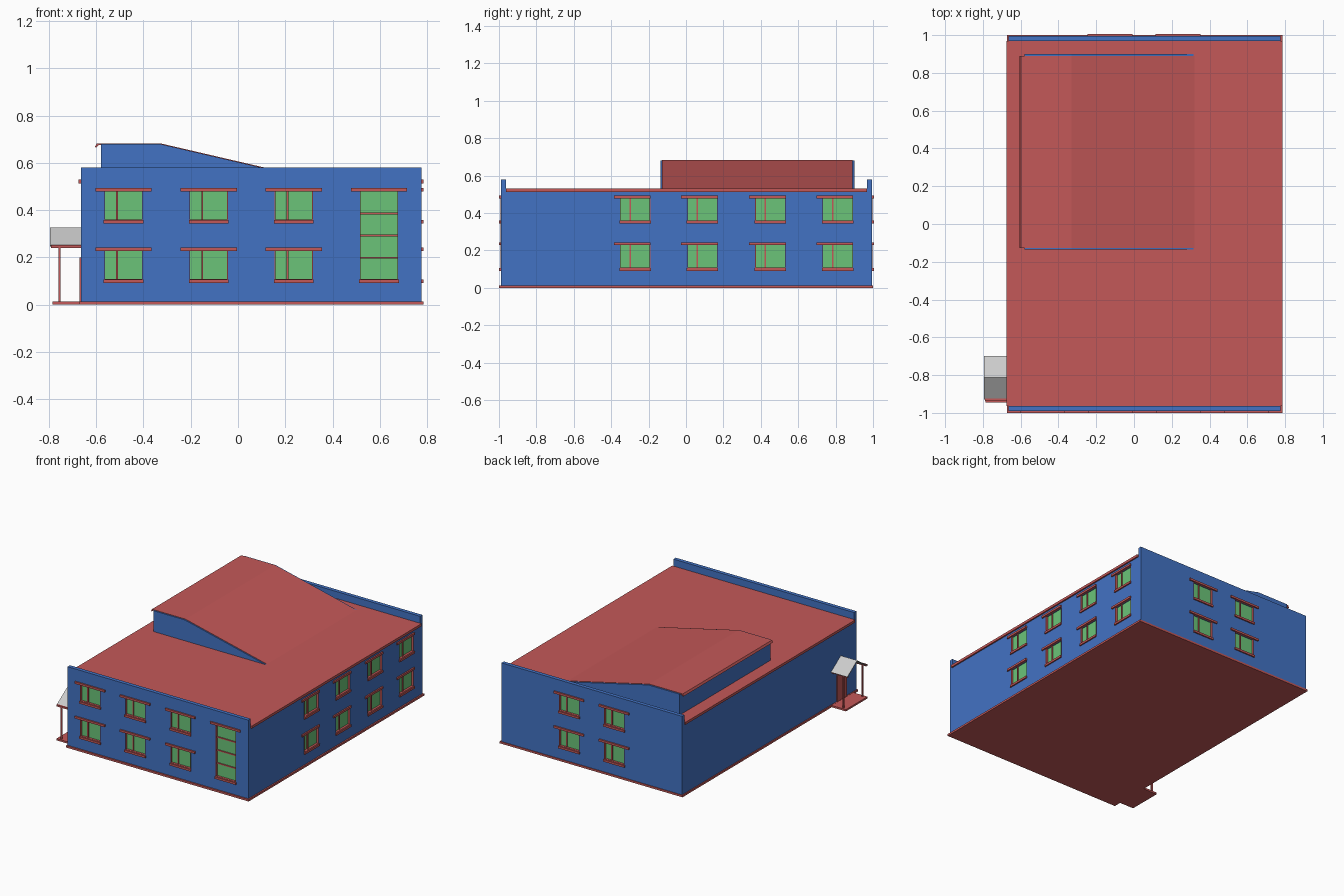
import bpy, bmesh
from mathutils import Vector

if "Cube" in bpy.data.objects:
    bpy.data.objects.remove(bpy.data.objects["Cube"], do_unlink=True)


def material(name, rgb):
    m = bpy.data.materials.new(name)
    m.use_nodes = True
    col = (*rgb, 1)
    m.diffuse_color = col
    m.node_tree.nodes["Principled BSDF"].inputs["Base Color"].default_value = col
    return m


BLUE = material("wall_blue", (0.055, 0.17, 0.55))
RED = material("trim_red", (0.55, 0.098, 0.098))
GREEN = material("glass_green", (0.147, 0.55, 0.19))
GREY = material("canopy_grey", (0.6, 0.6, 0.6))


def finish(name, bm, mat):
    bmesh.ops.recalc_face_normals(bm, faces=bm.faces)
    mesh = bpy.data.meshes.new(name)
    bm.to_mesh(mesh)
    bm.free()
    mesh.materials.append(mat)
    ob = bpy.data.objects.new(name, mesh)
    bpy.context.collection.objects.link(ob)
    return ob


def boxes(name, pairs, mat):
    """One object made of boxes, each given by two opposite corners."""
    bm = bmesh.new()
    for a, b in pairs:
        a, b = Vector(a), Vector(b)
        mid, size = (a + b) / 2, b - a
        vs = bmesh.ops.create_cube(bm, size=1)["verts"]
        for v in vs:
            v.co = mid + Vector(c * abs(s) for c, s in zip(v.co, size))
    return finish(name, bm, mat)


def prism(name, profile, place, lo, hi, mat):
    """Extrude a closed 2D profile from lo to hi."""
    bm = bmesh.new()
    ends = [[bm.verts.new(place(p, q, t)) for p, q in profile] for t in (lo, hi)]
    for ring in ends:
        bm.faces.new(ring)
    n = len(profile)
    for i in range(n):
        j = (i + 1) % n
        bm.faces.new((ends[0][i], ends[0][j], ends[1][j], ends[1][i]))
    return finish(name, bm, mat)


# Main shell: wall planes and heights
X0, X1, Y0, Y1 = -0.665, 0.775, -0.99, 0.995
ROOF, PARAPET = 0.53, 0.58
body = boxes("main_walls", [((X0, Y0, 0.01), (X1, Y1, 0.515))], BLUE)
boxes("base_plinth", [((X0 - 0.007, -1, 0), (X1 + 0.01, 1, 0.014))], RED)
boxes("parapets", [((X0, Y0, 0.515), (X1, Y0 + 0.027, PARAPET)),
                   ((X0, Y1 - 0.027, 0.515), (X1, Y1, PARAPET))], BLUE)
boxes("main_roof", [((X0 - 0.01, Y0 + 0.027, 0.512), (X1 + 0.01, Y1 - 0.027, ROOF))], RED)

# Wall frames: u runs rightwards seen from outside, d runs outwards
WALLS = {
    "front": lambda u, d, z: (u, Y0 - d, z),
    "right": lambda u, d, z: (X1 + d, u, z),
    "back": lambda u, d, z: (-u, Y1 + d, z),
}
W, LOW, HIGH = 0.162, (0.105, 0.23), (0.358, 0.48)
windows = {
    "front": [(u, *h, 0) for u in (-0.565, -0.205, 0.155) for h in (LOW, HIGH)]
             + [(0.515, 0.105, 0.48, 3)],
    "right": [(u, *h, 0) for u in (-0.353, 0.007, 0.37, 0.73) for h in (LOW, HIGH)],
    "back": [(u, *h, 0) for u in (-0.315, 0.045) for h in (LOW, HIGH)],
}

cuts = []
for side, items in windows.items():
    at = WALLS[side]
    glass, frame, heads, sills = [], [], [], []
    over_l, over_r = (0.033, 0.002) if side == "right" else (0.038, 0.038)

    def add(group, u0, u1, d0, d1, z0, z1):
        group.append((at(u0, d0, z0), at(u1, d1, z1)))

    for u, z0, z1, bars in items:
        e = u + W
        add(cuts, u, e, -0.02, 0.03, z0, z1)
        add(glass, u, e, -0.021, -0.015, z0, z1)
        # reveals and glazing bars
        add(frame, u, u + 0.003, -0.02, 0.001, z0, z1)
        add(frame, e - 0.003, e, -0.02, 0.001, z0, z1)
        add(frame, u, e, -0.02, 0.001, z0, z0 + 0.003)
        if bars:
            for i in range(bars):
                z = z0 + (z1 - z0) * (i + 1) / (bars + 1)
                add(frame, u, e, -0.018, -0.008, z - 0.004, z + 0.004)
        else:
            m = u + W / 3
            add(frame, m - 0.004, m + 0.004, -0.018, -0.008, z0, z1)
        add(heads, u - over_l, e + over_r, -0.005, 0.01, z1 - 0.002, z1 + 0.013)
        add(sills, u - 0.003, e + 0.003, -0.015, 0.009, z0 - 0.014, z0 + 0.001)
    boxes(side + "_window_glass", glass, GREEN)
    boxes(side + "_window_frames", frame, RED)
    boxes(side + "_window_heads", heads, RED)
    boxes(side + "_window_sills", sills, RED)

# Cut the window openings into the walls
cutter = boxes("window_cutter", cuts, BLUE)
cutter.hide_render = True
mod = body.modifiers.new("openings", 'BOOLEAN')
mod.operation, mod.solver, mod.object = 'DIFFERENCE', 'EXACT', cutter
bpy.context.view_layer.update()
body.data = bpy.data.meshes.new_from_object(
    body.evaluated_get(bpy.context.evaluated_depsgraph_get()))
body.modifiers.clear()
bpy.data.objects.remove(cutter, do_unlink=True)

# Raised roof section with a long slope falling to the main roof
along_y = lambda p, q, t: (p, t, q)
prism("raised_walls", [(-0.58, 0.52), (-0.58, 0.68), (-0.33, 0.68), (0.315, ROOF), (0.315, 0.52)],
      along_y, -0.135, 0.9, BLUE)
prism("raised_roof", [(-0.605, 0.668), (-0.597, 0.683), (-0.33, 0.683), (0.32, 0.532),
                      (0.29, 0.53), (-0.33, 0.675), (-0.59, 0.675), (-0.6, 0.665)],
      along_y, -0.127, 0.89, RED)

# Side entrance: step, door, posts, beams and gabled canopy
boxes("entrance_step", [((-0.785, -0.945, 0), (X0, -0.7, 0.013))], RED)
boxes("entrance_door", [((X0 - 0.006, -0.875, 0.013), (X0 + 0.01, -0.765, 0.2))], RED)
posts, beams = [], []
for y in (-0.715, -0.93):
    posts.append(((-0.76, y - 0.005, 0.01), (-0.75, y + 0.005, 0.245)))
    beams.append(((-0.79, y - 0.006, 0.24), (X0, y + 0.006, 0.252)))
boxes("entrance_posts", posts, RED)
boxes("entrance_beams", beams, RED)
prism("entrance_canopy", [(-0.7, 0.25), (-0.813, 0.327), (-0.928, 0.25),
                          (-0.922, 0.247), (-0.813, 0.32), (-0.706, 0.247)],
      lambda p, q, t: (t, p, q), -0.795, X0, GREY)
